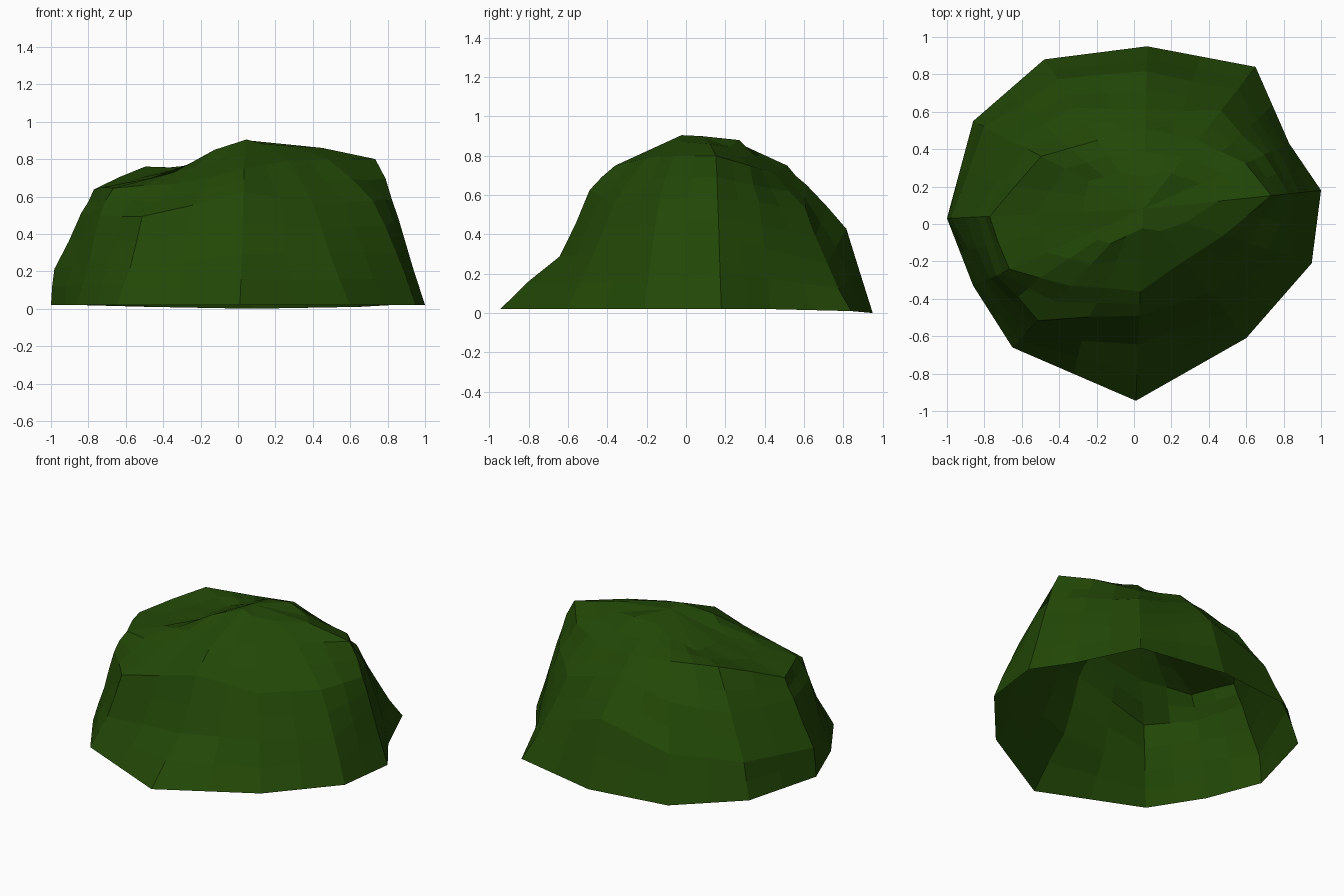
import bpy, bmesh, random
from mathutils import Vector

if "Cube" in bpy.data.objects:
    bpy.data.objects.remove(bpy.data.objects["Cube"])

random.seed(4)

# Ground outline of the bush, and the centre the rings shrink towards
outline = [(1, .18), (.95, -.21), (.60, -.61), (.01, -.945), (-.65, -.66), (-.86, -.33),
           (-1, .03), (-.86, .55), (-.48, .88), (.07, .95), (.65, .84), (.83, .43)]
centre = Vector((.05, .08))

# Each ring: scale of the outline and height, one value per spoke
rings = [
    ([1] * 12,
     [.02, .02, .02, .02, .02, .02, .02, .02, .01, 0, .01, .02]),
    ([.88, .89, .80, .71, .90, .93, .975, .93, .86, .85, .84, .92],
     [.40, .30, .30, .29, .22, .25, .21, .25, .30, .43, .25, .33]),
    ([.82, .75, .65, .55, .80, .86, .84, .77, .68, .61, .69, .82],
     [.58, .58, .56, .62, .49, .50, .51, .51, .57, .65, .53, .56]),
    ([.72, .48, .40, .43, .55, .79, .78, .60, .46, .50, .48, .70],
     [.80, .80, .79, .75, .66, .65, .635, .76, .75, .75, .71, .75]),
    ([.42, .25, .17, .10, .25, .34, .31, .32, .24, .20, .25, .40],
     [.86, .87, .88, .905, .85, .75, .75, .75, .81, .87, .88, .845]),
]

# Leaf dome: open underneath, closed by a fan at the crown
bm = bmesh.new()
loops = []
for scales, heights in rings:
    loop = []
    for p, s, z in zip(outline, scales, heights):
        q = centre + (Vector(p) - centre) * s
        loop.append(bm.verts.new((q.x, q.y, z)))
    loops.append(loop)
n = len(outline)
for low, high in zip(loops, loops[1:]):
    for i in range(n):
        j = (i + 1) % n
        bm.faces.new((low[j], low[i], high[i], high[j]))
crown = bm.verts.new((centre.x, centre.y, .9))
for i in range(n):
    bm.faces.new((loops[-1][(i + 1) % n], loops[-1][i], crown))

# Finer, slightly uneven leaf facets; the ground edge stays straight
original = set(bm.verts)
bmesh.ops.subdivide_edges(bm, edges=bm.edges[:], cuts=1, use_grid_fill=True)
bmesh.ops.recalc_face_normals(bm, faces=bm.faces)
bm.normal_update()
for v in bm.verts:
    if v not in original and not v.is_boundary and v.co.z < .72:
        v.co += v.normal * random.uniform(-.008, .01)

mesh = bpy.data.meshes.new("bush")
bm.to_mesh(mesh)
bm.free()
bush = bpy.data.objects.new("bush", mesh)
bpy.context.collection.objects.link(bush)

# Dark leaf green
green = bpy.data.materials.new("leaf_green")
green.diffuse_color = (.016, .064, .002, 1)
green.use_nodes = True
green.node_tree.nodes["Principled BSDF"].inputs["Base Color"].default_value = green.diffuse_color
mesh.materials.append(green)
